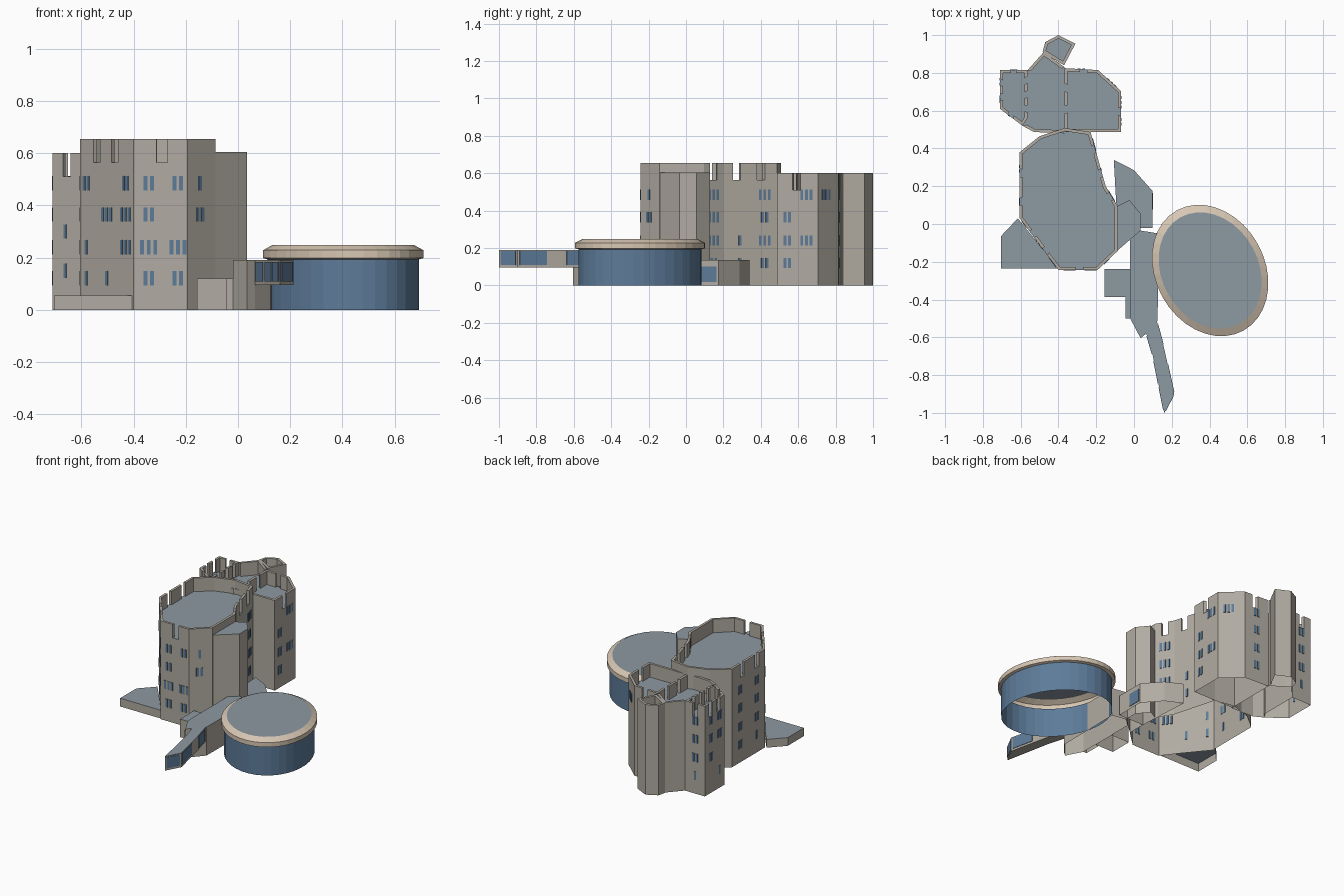
import bpy, bmesh, math
from mathutils import Vector

if "Cube" in bpy.data.objects:
    bpy.data.objects.remove(bpy.data.objects["Cube"])


def material(name, rgb):
    m = bpy.data.materials.new(name)
    m.use_nodes = True
    m.diffuse_color = (*rgb, 1)
    bsdf = m.node_tree.nodes["Principled BSDF"]
    bsdf.inputs["Base Color"].default_value = (*rgb, 1)
    bsdf.inputs["Roughness"].default_value = 0.9
    return m


MATS = [material("stone", (0.44, 0.41, 0.36)),
        material("slate_roof", (0.27, 0.32, 0.36)),
        material("blue_glass", (0.11, 0.20, 0.32)),
        material("pale_rim", (0.68, 0.57, 0.45))]
STONE, SLATE, GLASS, RIM = range(4)


def finish(name, bm):
    mesh = bpy.data.meshes.new(name)
    bm.to_mesh(mesh)
    bm.free()
    for m in MATS:
        mesh.materials.append(m)
    ob = bpy.data.objects.new(name, mesh)
    bpy.context.collection.objects.link(ob)
    return ob


def prism(bm, outline, z0, z1, side=STONE, top=STONE, floor=True):
    """Extrude a counter-clockwise outline; floor=False leaves the base open."""
    lo = [bm.verts.new((p[0], p[1], z0)) for p in outline]
    hi = [bm.verts.new((p[0], p[1], z1)) for p in outline]
    n = len(outline)
    for i in range(n):
        j = (i + 1) % n
        bm.faces.new((lo[i], lo[j], hi[j], hi[i])).material_index = side
    bm.faces.new(hi).material_index = top
    if floor:
        bm.faces.new(lo[::-1]).material_index = side


def inset(outline, d):
    """Offset every side inward by d, mitring the corners."""
    pts = [Vector(p) for p in outline]
    result = []
    for i, p in enumerate(pts):
        a = (p - pts[i - 1]).normalized()
        b = (pts[(i + 1) % len(pts)] - p).normalized()
        na, nb = Vector((-a.y, a.x)), Vector((-b.y, b.x))
        result.append(p + (na + nb) * d / (1 + na.dot(nb)))
    return result


def block(name, outline, height, z0=0, floor=False):
    bm = bmesh.new()
    prism(bm, outline, z0, height, top=SLATE, floor=floor)
    return finish(name, bm)


def battlement(name, outline, sill, top, gaps=None, bare=(), gap=0.042):
    """Parapet around a roof; gaps maps a side to its notch centres (0..1)."""
    gaps = gaps or {}
    bm = bmesh.new()
    out, inn = [Vector(p) for p in outline], inset(outline, 0.016)
    for i in range(len(out)):
        if i in bare:
            continue
        j = (i + 1) % len(out)
        half = gap / 2 / (out[j] - out[i]).length
        cuts = [0]
        for t in sorted(gaps.get(i, [])):
            cuts += [t - half, t + half]
        cuts.append(1)
        for s, e in zip(cuts[::2], cuts[1::2]):
            quad = [out[i].lerp(out[j], s), out[i].lerp(out[j], e),
                    inn[i].lerp(inn[j], e), inn[i].lerp(inn[j], s)]
            prism(bm, quad, sill, top)
    return finish(name, bm)


def plate(bm, outline, side, t, z, w, h):
    """Thin glass plate on one side of an outline, centred at t and z."""
    p, q = Vector(outline[side]), Vector(outline[(side + 1) % len(outline)])
    d = (q - p).normalized()
    n = Vector((d.y, -d.x)) * 0.003
    c = p.lerp(q, t)
    a, b = c - d * w / 2, c + d * w / 2
    prism(bm, [a + n, b + n, b - n, a - n], z - h / 2, z + h / 2, GLASS, GLASS)


ROWS = [0.12, 0.24, 0.365, 0.485]


def windows(name, outline, groups):
    """groups: (side, t, lights per row from the lowest row upward)."""
    bm = bmesh.new()
    for side, t, counts in groups:
        length = (Vector(outline[(side + 1) % len(outline)]) - Vector(outline[side])).length
        for z, n in zip(ROWS, counts):
            for k in range(n):
                plate(bm, outline, side, t + (k - (n - 1) / 2) * 0.025 / length, z, 0.015, 0.055)
    return finish(name, bm)


# Main tower
tower = [(-0.40, -0.243), (-0.193, -0.243), (-0.087, -0.143), (-0.087, 0.095), (-0.15, 0.20),
         (-0.23, 0.487), (-0.367, 0.508), (-0.50, 0.465), (-0.605, 0.38), (-0.605, 0.03)]
block("main_tower", tower, 0.565)
battlement("main_battlement", tower, 0.565, 0.655,
           {0: [0.53], 3: [0.5], 4: [0.25, 0.7], 8: [0.31, 0.75], 9: [0.31, 0.65]})
windows("main_windows", tower, [
    (0, 0.28, (2, 3, 2, 2)), (0, 0.82, (2, 3, 0, 2)), (1, 0.45, (0, 0, 2, 1)),
    (3, 0.5, (2, 3, 3, 3)), (4, 0.31, (1, 1, 0, 0)), (4, 0.77, (2, 3, 2, 3)),
    (8, 0.25, (2, 2, 2, 2)), (8, 0.75, (1, 2, 2, 2)),
    (9, 0.12, (1, 1, 0, 2)), (9, 0.5, (1, 0, 3, 0)), (9, 0.85, (0, 3, 3, 2))])

# Stair turret against the tower
block("stair_turret", [(-0.087, -0.14), (0.035, -0.035), (0.035, 0.055),
                       (-0.025, 0.127), (-0.087, 0.095)], 0.605)

# Rear wings
west = [(-0.71, 0.61), (-0.59, 0.52), (-0.565, 0.56), (-0.565, 0.815), (-0.71, 0.815)]
middle = [(-0.59, 0.52), (-0.53, 0.487), (-0.367, 0.48), (-0.367, 0.83),
          (-0.478, 0.91), (-0.563, 0.815), (-0.565, 0.56)]
east = [(-0.367, 0.487), (-0.07, 0.487), (-0.07, 0.705), (-0.19, 0.815), (-0.367, 0.825)]
rear = [(-0.484, 0.91), (-0.37, 0.84), (-0.31, 0.955), (-0.40, 1.0), (-0.47, 0.963)]
block("west_wing", west, 0.51)
block("middle_wing", middle, 0.51)
block("east_wing", east, 0.51)
block("rear_turret", rear, 0.51)
battlement("west_battlement", west, 0.51, 0.60,
           {0: [0.45], 2: [0.2, 0.5, 0.8], 3: [0.5], 4: [0.3, 0.7]}, gap=0.035)
battlement("middle_parapet", middle, 0.51, 0.60, bare=(2, 5, 6))
battlement("east_battlement", east, 0.51, 0.60,
           {1: [0.48], 3: [0.45], 4: [0.3, 0.65]})
battlement("rear_parapet", rear, 0.51, 0.60)
windows("west_windows", west, [(3, 0.5, (1, 2, 2, 2)), (4, 0.3, (0, 2, 2, 2)),
                               (4, 0.75, (1, 0, 2, 2))])
windows("east_windows", east, [(1, 0.25, (2, 2, 2, 0)), (1, 0.72, (0, 3, 0, 3)),
                               (2, 0.4, (0, 0, 0, 3)), (3, 0.5, (2, 2, 2, 2))])
bm = bmesh.new()
for z in (0.15, 0.30):
    plate(bm, west, 0, 0.4, z, 0.012, 0.055)
finish("west_slit_windows", bm)

# Low annexes
block("front_annex", [(-0.705, -0.065), (-0.705, -0.235), (-0.40, -0.235), (-0.615, 0.03)], 0.055)
annex = [(-0.087, -0.02), (0.098, -0.02), (0.098, 0.175), (0.0, 0.285), (-0.107, 0.34)]
block("side_annex", annex, 0.135)
bm = bmesh.new()
plate(bm, annex, 1, 0.72, 0.06, 0.085, 0.085)
finish("side_annex_window", bm)
block("entrance_block", [(-0.157, -0.386), (-0.022, -0.386), (-0.022, -0.237), (-0.157, -0.237)], 0.12)
block("entrance_wall", [(-0.045, -0.50), (-0.02, -0.50), (-0.02, -0.386), (-0.045, -0.386)], 0.12)

# Link building and raised walkway
block("link_building", [(-0.02, -0.50), (0.035, -0.605), (0.065, -0.58), (0.125, -0.51),
                        (0.13, -0.05), (0.035, -0.035), (-0.02, -0.08)], 0.19)
walk = [(0.065, -0.58), (0.10, -0.70), (0.16, -1.0), (0.213, -0.90), (0.16, -0.66), (0.12, -0.51)]
block("walkway", walk, 0.19, 0.095, floor=True)
bm = bmesh.new()
for side, t, w in ((0, 0.5, 0.10), (1, 0.28, 0.12), (1, 0.75, 0.12), (2, 0.5, 0.09),
                   (3, 0.35, 0.15), (4, 0.5, 0.11)):
    plate(bm, walk, side, t, 0.146, w, 0.075)
finish("walkway_windows", bm)

# Oval pavilion: glass wall, chamfered rim and flat roof
bm = bmesh.new()
rings, SEG, TILT = [], 36, math.radians(29)
for scale, z in ((0.945, 0), (0.945, 0.193), (1, 0.198), (1, 0.228), (0.885, 0.248)):
    ring = []
    for k in range(SEG):
        a = math.tau * k / SEG
        u, v = 0.289 * scale * math.cos(a), 0.364 * scale * math.sin(a)
        ring.append(bm.verts.new((0.403 + u * math.cos(TILT) - v * math.sin(TILT),
                                  -0.246 + u * math.sin(TILT) + v * math.cos(TILT), z)))
    rings.append(ring)
for r, (lo, hi) in enumerate(zip(rings, rings[1:])):
    for k in range(SEG):
        j = (k + 1) % SEG
        bm.faces.new((lo[k], lo[j], hi[j], hi[k])).material_index = RIM if r else GLASS
bm.faces.new(rings[-1]).material_index = SLATE
finish("oval_pavilion", bm)
